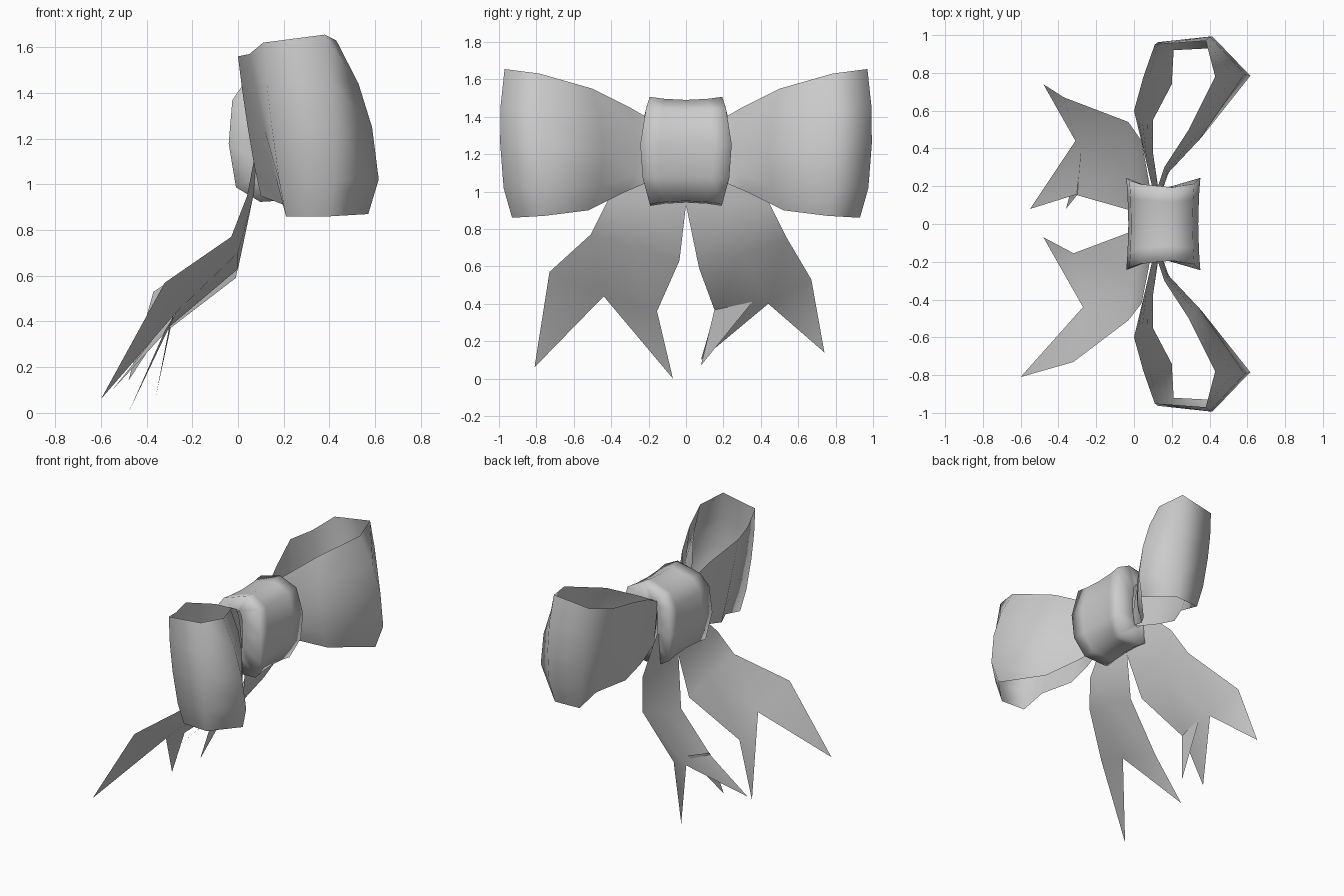
import bpy
import bmesh
import math
from mathutils import Vector

cube = bpy.data.objects.get("Cube")
if cube:
    bpy.data.objects.remove(cube, do_unlink=True)

# One plain ribbon colour
ribbon = bpy.data.materials.new("ribbon_grey")
ribbon.use_nodes = True
shade = (0.6, 0.6, 0.6, 1)
ribbon.diffuse_color = shade
ribbon.node_tree.nodes["Principled BSDF"].inputs["Base Color"].default_value = shade


def sheet(name, rows, wrap=False, tips=()):
    """Skin a grid of points; wrap joins last row to first, tips end the last row."""
    bm = bmesh.new()
    grid = [[bm.verts.new(p) for p in row] for row in rows]
    pairs = list(zip(grid, grid[1:]))
    if wrap:
        pairs.append((grid[-1], grid[0]))
    for a, b in pairs:
        for i in range(len(a) - 1):
            bm.faces.new((a[i], a[i + 1], b[i + 1], b[i]))
    for i, tip in enumerate(tips):
        bm.faces.new((grid[-1][i], grid[-1][i + 1], bm.verts.new(tip)))
    bmesh.ops.recalc_face_normals(bm, faces=bm.faces)
    for face in bm.faces:
        face.smooth = True
    mesh = bpy.data.meshes.new(name)
    bm.to_mesh(mesh)
    bm.free()
    mesh.materials.append(ribbon)
    obj = bpy.data.objects.new(name, mesh)
    bpy.context.collection.objects.link(obj)


# Loops: stations round the band as (top rim, bottom rim, outward bulge)
stations = [
    ((.10, .18, 1.38), (.13, .18, 1.06), 0),
    ((.06, .35, 1.47), (.10, .38, 1.0), .01),
    ((.0, .60, 1.56), (.10, .55, .95), .01),
    ((.05, .78, 1.57), (.20, .74, .91), .01),
    ((.11, .95, 1.62), (.21, .92, .86), .03),
    ((.38, .97, 1.655), (.40, .93, .86), .05),
    ((.43, .78, 1.63), (.57, .76, .87), .09),
    ((.29, .50, 1.55), (.35, .52, .90), .07),
    ((.16, .30, 1.45), (.20, .32, 1.0), .05),
    ((.12, .18, 1.38), (.15, .18, 1.06), .03),
]
curl = ((0, 0), (.25, .72), (.5, 1), (.8, .85), (1, 0))
for side, label in ((1, "left"), (-1, "right")):
    rows = []
    for top, bottom, bulge in stations:
        top, bottom = Vector(top), Vector(bottom)
        out = (top + bottom) / 2 - Vector((.25, .7, 0))
        out.z = 0
        out.normalize()
        row = []
        for t, weight in curl:
            p = top.lerp(bottom, t) + out * bulge * weight
            row.append((p.x, p.y * side, p.z))
        rows.append(row)
    sheet("loop_" + label, rows)

# Knot: band wrapped round the middle, bowed edges gathered in onto the loops
profile = [(.34, 1.25), (.33, 1.08), (.27, .95), (.10, .94), (.0, 1.0),
           (-.03, 1.18), (-.015, 1.36), (.04, 1.44), (.20, 1.49), (.31, 1.43)]
rows = []
for x, z in profile:
    bow = max(1 - ((z - 1.22) / .28) ** 2, 0)
    row = []
    for u in (-1, -.6, 0, .6, 1):
        flare = 1 + .06 * u * u
        row.append((.15 + (x - .15) * flare, u * (.19 + .055 * bow),
                    1.22 + (z - 1.22) * flare))
    for y in (-.19, .19):
        gathered = (.13 + (x - .15) * .2, y, 1.22 + (z - 1.22) * .6)
        row.insert(0 if y < 0 else len(row), gathered)
    rows.append(row)
sheet("knot", rows, wrap=True)


# Tails: outer and inner edges from the knot down, then a forked end
def tail(name, outer, notch, inner, tips):
    rows = []
    for o, i in zip(outer, inner):
        o, i = Vector(o), Vector(i)
        rows.append([o, (o + i) / 2 + Vector((.015, 0, 0)), i])
    rows[-1][1] = notch
    sheet(name, rows, tips=tips)


tail("tail_right",
     [(.08, -.22, 1.16), (.04, -.42, .95), (-.03, -.51, .77), (-.32, -.73, .57)],
     (-.27, -.44, .44),
     [(.08, -.01, 1.1), (.06, 0, .93), (0, -.035, .63), (-.32, -.155, .36)],
     [(-.60, -.81, .06), (-.48, -.07, 0)])
tail("tail_left",
     [(.08, .22, 1.16), (.04, .44, .95), (-.03, .54, .75), (-.37, .67, .53)],
     (-.31, .44, .40),
     [(.08, .01, 1.1), (.06, 0, .93), (-.01, .07, .59), (-.31, .155, .36)],
     [(-.48, .74, .14), (-.55, .08, .10)])
# Loose second layer in front of the left tail's inner point
sheet("tail_left_fold", [[(-.30, .155, .38), (-.28, .38, .44)]],
      tips=[(-.36, .08, .07)])
